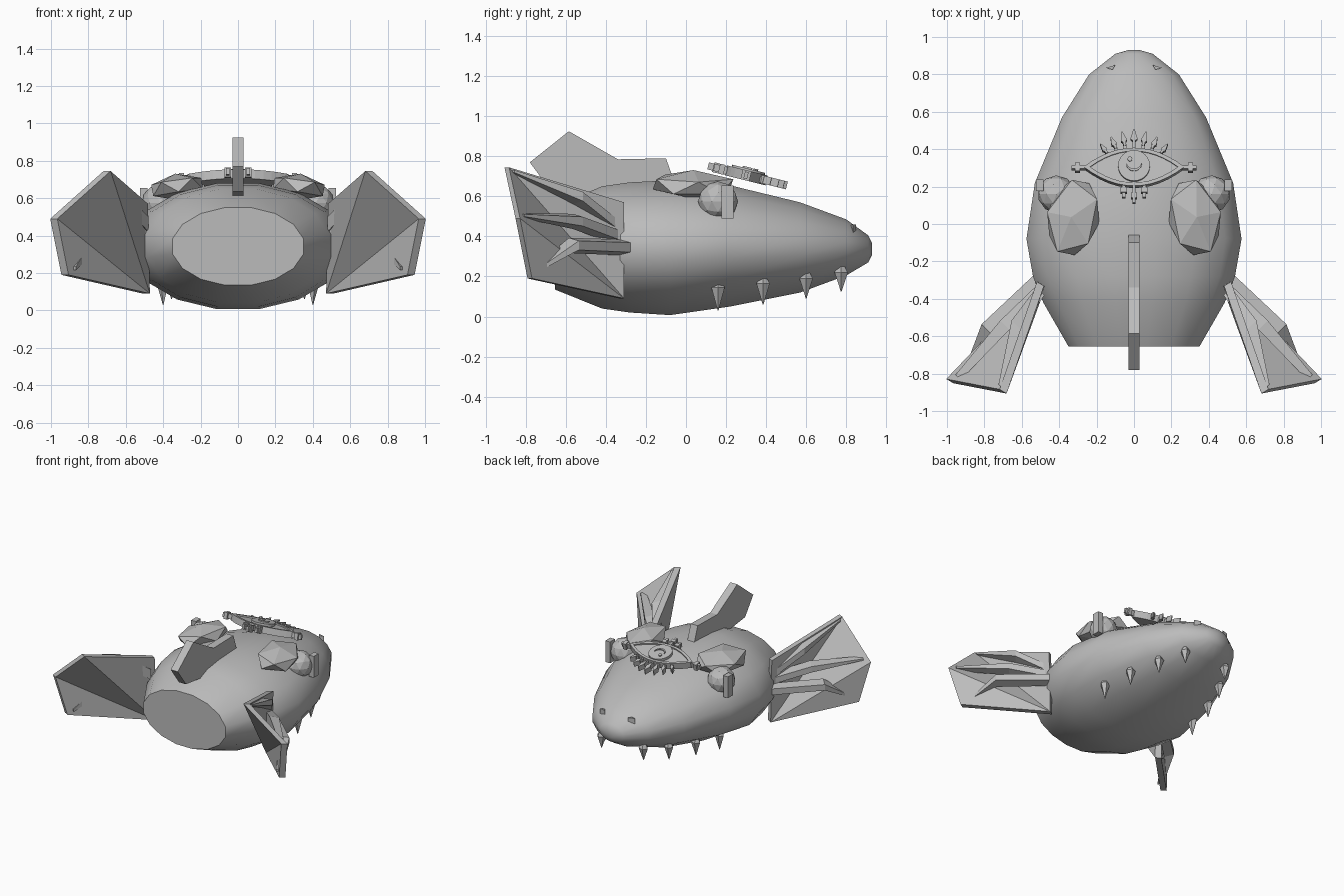
import bpy, bmesh, math
from mathutils import Vector, Matrix

if "Cube" in bpy.data.objects:
    bpy.data.objects.remove(bpy.data.objects["Cube"])

grey = bpy.data.materials.new("plain grey")
grey.diffuse_color = (0.5, 0.5, 0.5, 1)
grey.use_nodes = True
grey.node_tree.nodes["Principled BSDF"].inputs["Base Color"].default_value = grey.diffuse_color


def finish(name, bm, mirror=False, smooth=None, matrix=None):
    if matrix:
        bm.transform(matrix)
    bmesh.ops.recalc_face_normals(bm, faces=bm.faces)
    me = bpy.data.meshes.new(name)
    bm.to_mesh(me)
    bm.free()
    ob = bpy.data.objects.new(name, me)
    bpy.context.collection.objects.link(ob)
    me.materials.append(grey)
    if mirror:
        ob.modifiers.new("mirror", 'MIRROR')
    if smooth:
        bpy.ops.object.select_all(action='DESELECT')
        ob.select_set(True)
        bpy.context.view_layer.objects.active = ob
        bpy.ops.object.shade_smooth_by_angle(angle=math.radians(smooth))
    return ob


def loft(bm, rings, closed=False):
    """Skin a list of equal point rings; cap the ends or join last to first."""
    vs = [[bm.verts.new(p) for p in r] for r in rings]
    n = len(vs[0])
    pairs = list(zip(vs, vs[1:])) + ([(vs[-1], vs[0])] if closed else [])
    for a, b in pairs:
        for i in range(n):
            j = (i + 1) % n
            bm.faces.new((a[i], a[j], b[j], b[i]))
    if not closed:
        bm.faces.new(vs[0])
        bm.faces.new(vs[-1])


def prism(bm, pts, z0, z1):
    loft(bm, [[(x, y, z) for x, y in pts] for z in (z0, z1)])


def circle(cx, cy, r, n=16):
    return [(cx + r * math.cos(2 * math.pi * i / n),
             cy + r * math.sin(2 * math.pi * i / n)) for i in range(n)]


def rect(cx, cy, w, h):
    return [(cx + sx * w / 2, cy + sy * h / 2)
            for sx, sy in ((-1, -1), (1, -1), (1, 1), (-1, 1))]


# body: y, half width, bottom, top
sections = [(-0.655, 0.35, 0.135, 0.55), (-0.42, 0.485, 0.04, 0.65),
            (-0.28, 0.54, 0.02, 0.67), (-0.08, 0.575, 0.007, 0.68),
            (0.22, 0.53, 0.05, 0.655), (0.57, 0.385, 0.12, 0.57),
            (0.80, 0.24, 0.205, 0.485), (0.91, 0.10, 0.27, 0.405),
            (0.93, 0.03, 0.31, 0.365)]
bm = bmesh.new()
k = 1 / math.cos(math.pi / 16)
loft(bm, [[(w * k * math.cos(a), y, (lo + hi) / 2 + (hi - lo) / 2 * k * math.sin(a))
           for a in [(i + 0.5) * math.pi / 8 for i in range(16)]]
          for y, w, lo, hi in sections])
finish("body", bm, smooth=40)

# dorsal fin
profile = [(-0.78, 0.77), (-0.585, 0.925), (-0.34, 0.785), (-0.10, 0.79),
           (-0.05, 0.65), (-0.40, 0.60), (-0.68, 0.635)]
bm = bmesh.new()
loft(bm, [[(x, y, z) for y, z in profile] for x in (-0.03, 0.03)])
finish("dorsal_fin", bm)

# side fins: a folded five sided plate
corners = [(0.49, -0.32, 0.09), (0.50, -0.32, 0.57), (0.70, -0.895, 0.745),
           (0.985, -0.84, 0.49), (0.925, -0.78, 0.19)]
off = Vector((0.75, 0.45, 0)).normalized() * 0.022
bm = bmesh.new()
layers = [[bm.verts.new(Vector(c) + off * s) for c in corners] for s in (-1, 1)]
for layer in layers:
    for i in (1, 2, 3):
        bm.faces.new((layer[0], layer[i], layer[i + 1]))
for i in range(5):
    j = (i + 1) % 5
    bm.faces.new((layers[0][i], layers[0][j], layers[1][j], layers[1][i]))
finish("side_fin", bm, mirror=True)

# bent ribs standing on the fins
ribs = [[(0.51, -0.29, 0.345), (0.79, -0.56, 0.355), (0.88, -0.76, 0.225)],
        [(0.51, -0.36, 0.41), (0.69, -0.54, 0.475), (0.94, -0.82, 0.505)],
        [(0.50, -0.36, 0.46), (0.63, -0.54, 0.60), (0.71, -0.87, 0.725)]]
out = Vector((0.7, 0.7, 0))
bm = bmesh.new()
for path in ribs:
    rings = []
    for p, h, t in zip(path, (0.04, 0.038, 0.01), (0.03, 0.035, 0.02)):
        p, up = Vector(p), Vector((0, 0, h))
        rings.append([p - out * t - up, p + out * t - up * 0.6,
                      p + out * t + up * 0.6, p - out * t + up])
    loft(bm, rings)
finish("side_fin_ribs", bm, mirror=True)

# faceted brow pods
bm = bmesh.new()
bmesh.ops.create_icosphere(bm, subdivisions=1, radius=1, matrix=(
    Matrix.Translation((0.325, 0.035, 0.66)) @ Matrix.Rotation(0.2, 4, 'Z')
    @ Matrix.Rotation(0.15, 4, 'Y') @ Matrix.Diagonal((0.155, 0.23, 0.072, 1))))
finish("brow_pod", bm, mirror=True)

# side eyes and slit pupils
bm = bmesh.new()
bmesh.ops.create_icosphere(bm, subdivisions=2, radius=0.1,
                           matrix=Matrix.Translation((0.415, 0.16, 0.575)))
finish("side_eye", bm, mirror=True)
bm = bmesh.new()
prism(bm, rect(0.505, 0.207, 0.04, 0.06), 0.49, 0.655)
finish("side_pupil", bm, mirror=True)

# teeth: x, y, tip z, base z
bm = bmesh.new()
for x, y, lo, hi in [(0.40, 0.16, 0.03, 0.18), (0.355, 0.385, 0.06, 0.20),
                     (0.275, 0.60, 0.09, 0.225), (0.18, 0.775, 0.125, 0.255)]:
    loft(bm, [[(px, py, z) for px, py in circle(x, y, r, 5)]
              for z, r in ((lo, 0.002), (hi - 0.035, 0.035), (hi, 0.015))])
finish("tooth", bm, mirror=True)

# nostrils
bm = bmesh.new()
prism(bm, [(0.10, 0.85), (0.15, 0.835), (0.115, 0.825)], 0.40, 0.46)
finish("nostril", bm, mirror=True)

# top emblem: an almond eye on a forward sloping plane
tilt = Matrix.Translation((0, 0.30, 0.705)) @ Matrix.Rotation(math.radians(-14), 4, 'X')


def almond(w, up, down, n=12):
    ts = [-1 + 2 * i / n for i in range(n + 1)]
    return ([(w * t, -down * (1 - t * t)) for t in ts]
            + [(w * t, up * (1 - t * t)) for t in reversed(ts[1:-1])])


bm = bmesh.new()
prism(bm, almond(0.255, 0.095, 0.095), -0.025, 0.015)
finish("top_eye_white", bm, matrix=tilt)
bm = bmesh.new()
o, i = almond(0.27, 0.105, 0.105), almond(0.235, 0.087, 0.087)
loft(bm, [[(x, y, z) for x, y in ring] for ring, z in
          ((o, -0.025), (o, 0.025), (i, 0.025), (i, -0.025))], closed=True)
finish("top_eye_rim", bm, matrix=tilt)

# iris disc with highlight and crescent
bm = bmesh.new()
prism(bm, circle(0, 0.005, 0.085, 24), 0, 0.035)
finish("top_iris", bm, matrix=tilt)
bm = bmesh.new()
prism(bm, circle(-0.022, 0.04, 0.013, 10), 0.03, 0.043)
arc = [math.radians(190 + 17 * s) for s in range(11)]
prism(bm, [(0.042 * math.cos(a), 0.015 + 0.042 * math.sin(a)) for a in arc]
      + [(0.04 * math.cos(a), 0.022 + 0.036 * math.sin(a)) for a in reversed(arc)],
      0.03, 0.043)
finish("iris_details", bm, matrix=tilt)

# upper lashes fanning out
bm = bmesh.new()
shape = [(-0.009, 0), (0.009, 0), (0.009, 0.022), (0.019, 0.032),
         (0.003, 0.085), (-0.003, 0.085), (-0.019, 0.032), (-0.009, 0.022)]
for s in range(-3, 4):
    x, lean = s * 0.048, -s * 0.21
    y, size = 0.125 - 2.2 * x * x, 1 - 0.1 * abs(s)
    c, sn = math.cos(lean) * size, math.sin(lean) * size
    prism(bm, [(x + px * c - py * sn, y + px * sn + py * c) for px, py in shape],
          -0.02, 0.02)
    prism(bm, rect(x, y - 0.012, 0.014, 0.036), -0.018, 0.012)
finish("upper_lashes", bm, matrix=tilt)

# lower drops and corner finials
bm = bmesh.new()
for x, end in ((-0.055, -0.165), (0, -0.195), (0.055, -0.165)):
    prism(bm, rect(x, (end - 0.08) / 2, 0.018, -0.08 - end), -0.018, 0.018)
    prism(bm, rect(x, end + 0.04, 0.034, 0.028), -0.025, 0.025)
finish("lower_drops", bm, matrix=tilt)
bm = bmesh.new()
for s in (-1, 1):
    prism(bm, rect(s * 0.295, 0, 0.08, 0.018), -0.018, 0.018)
    prism(bm, rect(s * 0.302, 0, 0.028, 0.045), -0.025, 0.025)
finish("corner_finials", bm, matrix=tilt)
